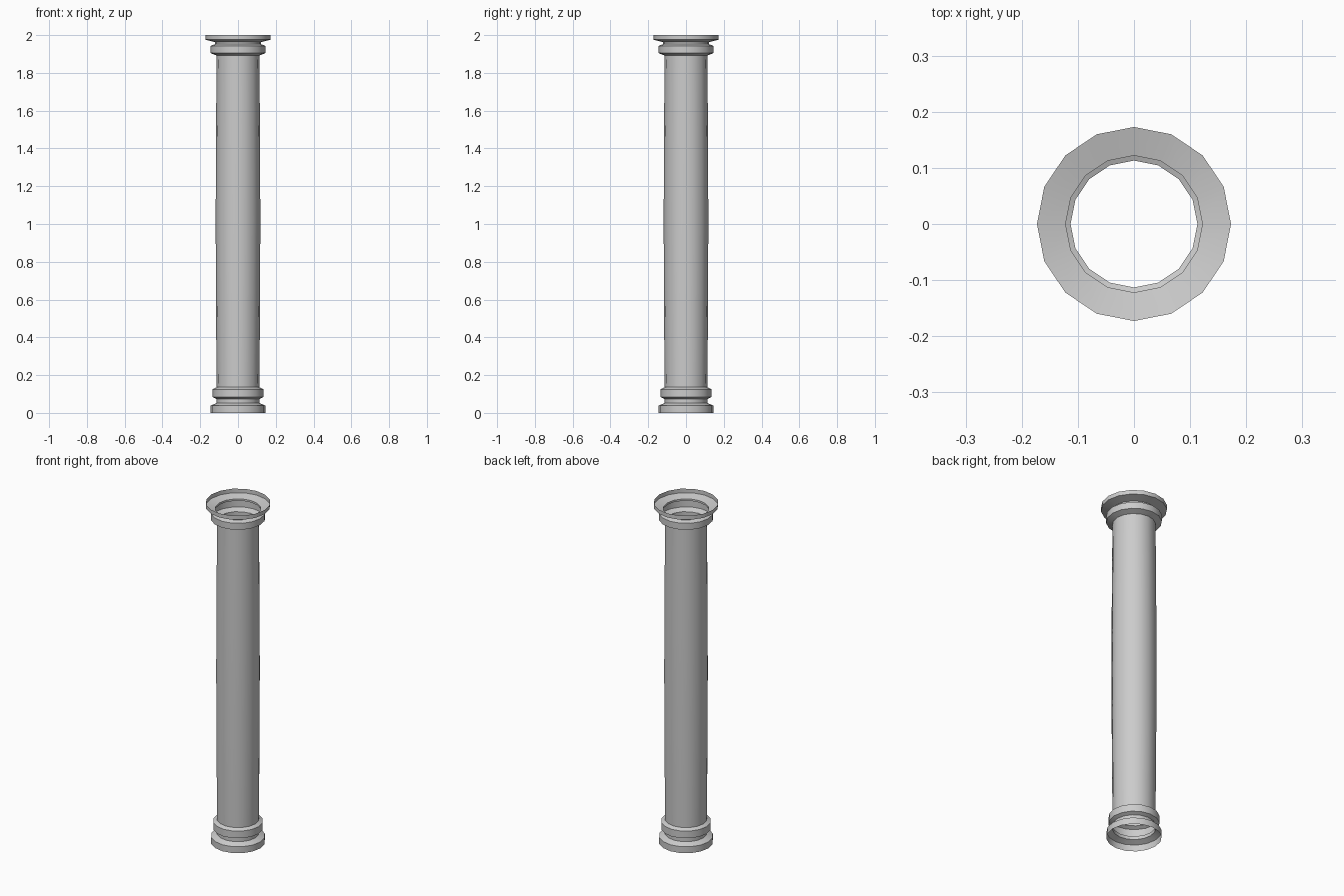
import bpy, math

if "Cube" in bpy.data.objects:
    bpy.data.objects.remove(bpy.data.objects["Cube"])

SIDES = 16


def lathe(name, profile):
    """Open shell of revolution from (radius, height) points."""
    verts, faces = [], []
    for r, z in profile:
        for i in range(SIDES):
            a = 2 * math.pi * i / SIDES
            verts.append((r * math.cos(a), r * math.sin(a), z))
    for k in range(len(profile) - 1):
        for i in range(SIDES):
            j = (i + 1) % SIDES
            faces.append((k * SIDES + i, k * SIDES + j,
                          (k + 1) * SIDES + j, (k + 1) * SIDES + i))
    mesh = bpy.data.meshes.new(name)
    mesh.from_pydata(verts, [], faces)
    ob = bpy.data.objects.new(name, mesh)
    bpy.context.collection.objects.link(ob)
    bpy.ops.object.select_all(action='DESELECT')
    ob.select_set(True)
    bpy.context.view_layer.objects.active = ob
    bpy.ops.object.shade_smooth_by_angle(angle=math.radians(30))
    return ob


# Base: foot ring, neck and upper ring
lathe("column_base", [(0.145, 0), (0.145, 0.038), (0.113, 0.053), (0.113, 0.073),
                      (0.134, 0.083), (0.134, 0.125), (0.113, 0.136)])

# Shaft: gentle swelling towards the middle
z0, z1, steps = 0.136, 1.892, 8
lathe("column_shaft", [(0.113 + 0.005 * math.sin(math.pi * t / steps),
                        z0 + (z1 - z0) * t / steps) for t in range(steps + 1)])

# Capital: collar, neck and flared rim, open at the top
lathe("column_capital", [(0.113, 1.892), (0.146, 1.905), (0.146, 1.943), (0.122, 1.952),
                         (0.122, 1.963), (0.173, 1.976), (0.173, 2.0)])
